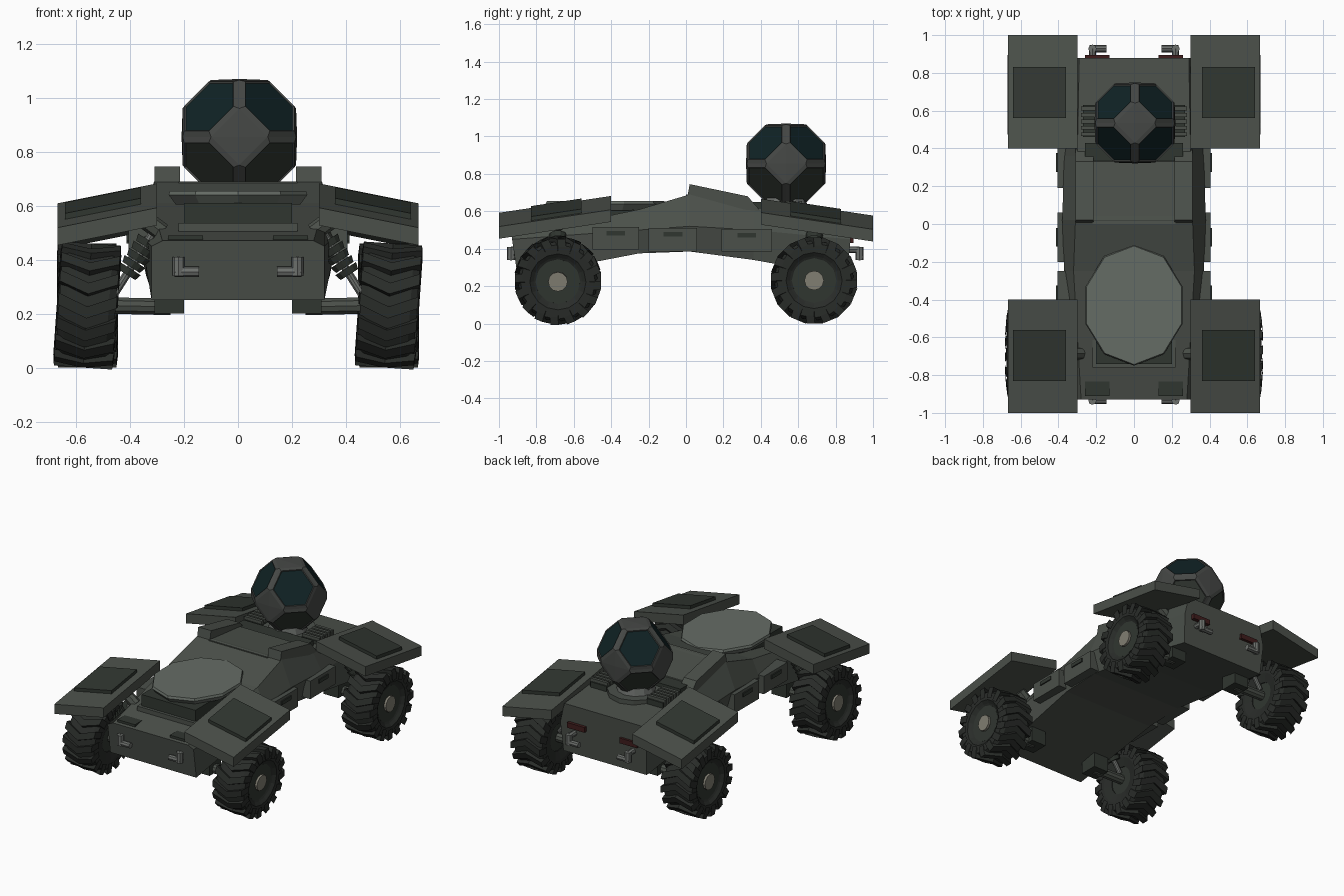
import bpy, bmesh
from math import pi, cos, sin
from mathutils import Vector as V, Matrix as M

if "Cube" in bpy.data.objects:
    bpy.data.objects.remove(bpy.data.objects["Cube"])

def mat(name, *c):
    m = bpy.data.materials.new(name)
    m.diffuse_color = (*c, 1)
    m.use_nodes = True
    m.node_tree.nodes["Principled BSDF"].inputs["Base Color"].default_value = m.diffuse_color
    return m

HULL = mat("hull_green", .07, .08, .068)
PALE = mat("pale_plate", .13, .15, .13)
DARK = mat("dark_panel", .03, .037, .03)
TYRE = mat("tyre_rubber", .022, .025, .022)
GLASS = mat("glass", .005, .016, .018)
TAN = mat("hub_tan", .22, .21, .17)
METAL = mat("metal", .15, .16, .15)
RED = mat("red_lamp", .05, .012, .012)

def make(name, bm, *mats):
    bmesh.ops.recalc_face_normals(bm, faces=bm.faces[:])
    me = bpy.data.meshes.new(name)
    bm.to_mesh(me)
    bm.free()
    for m in mats:
        me.materials.append(m)
    ob = bpy.data.objects.new(name, me)
    bpy.context.collection.objects.link(ob)
    return ob

def loft(name, rings, m, closed=False):
    """Skin a list of equal-length point rings; cap the ends unless closed."""
    bm = bmesh.new()
    rs = [[bm.verts.new(p) for p in r] for r in rings]
    n = len(rs[0])
    for k in range(len(rs) if closed else len(rs) - 1):
        a, b = rs[k], rs[(k + 1) % len(rs)]
        for i in range(n):
            j = (i + 1) % n
            bm.faces.new((a[i], a[j], b[j], b[i]))
    if not closed:
        bm.faces.new(rs[0])
        bm.faces.new(rs[-1])
    return make(name, bm, m)

def box(name, x, y, z, m):
    return loft(name, [[(x[0], y[0], k), (x[1], y[0], k), (x[1], y[1], k), (x[0], y[1], k)] for k in z], m)

def prism(name, x0, x1, prof, m):
    return loft(name, [[(x, *p) for p in prof] for x in (x0, x1)], m)

def rod(name, a, b, r, m, n=10, r2=None):
    a, b = V(a), V(b)
    q = (b - a).to_track_quat('Z', 'Y')
    ring = lambda c, rr: [c + q @ V((rr * cos(2 * pi * i / n), rr * sin(2 * pi * i / n), 0)) for i in range(n)]
    return loft(name, [ring(a, r), ring(b, r if r2 is None else r2)], m)

# Hull: lofted sections (bottom y, y, bottom, waist, top, half widths of each)
SECT = [(-.9, -.93, .25, .45, .47, .32, .32, .28), (-.25, -.25, .375, .5, .61, .34, .37, .32),
        (.02, .02, .385, .52, .69, .34, .38, .31), (.36, .36, .34, .5, .62, .34, .37, .30),
        (.86, .88, .25, .45, .58, .31, .32, .29)]
loft("hull", [[(-a, yb, zb), (a, yb, zb), (b, y, zm), (c, y, zt), (-c, y, zt), (-b, y, zm)]
              for yb, y, zb, zm, zt, a, b, c in SECT], HULL)

# Front dish on its pedestal
box("dish_pedestal", (-.2, .2), (-.74, -.28), (.48, .61), DARK)
box("pedestal_base", (-.22, .22), (-.76, -.26), (.47, .535), HULL)
loft("dish_plate", [[(.27 * s * sin(2 * pi * i / 10), -.43 + .32 * s * cos(2 * pi * i / 10), z) for i in range(10)]
                    for s, z in ((.9, .605), (1, .64), (.98, .655))], PALE)

# Roof ridge and rear deck
prism("roof_panel", -.22, .22, [(0, .65), (0, .69), (.33, .655), (.36, .6)], HULL)
box("deck_recess", (-.26, .26), (.3, .43), (.58, .65), DARK)

# Ball turret: truncated octahedron with inset windows, upper four glazed
R, C = .105, V((.005, .535, .855))
bm = bmesh.new()
for a in (-1, 1):
    for b in (-2, 2):
        for p in ((0, a, b), (0, b, a), (a, 0, b), (b, 0, a), (a, b, 0), (b, a, 0)):
            bm.verts.new(V(p) * R)
bmesh.ops.convex_hull(bm, input=bm.verts[:])
bmesh.ops.dissolve_limit(bm, angle_limit=.02, verts=bm.verts[:], edges=bm.edges[:])
bm.normal_update()
hexes = [f for f in bm.faces if len(f.verts) == 6]
squares = [f for f in bm.faces if len(f.verts) == 4]
bmesh.ops.inset_individual(bm, faces=hexes, thickness=.02, depth=.014)
bmesh.ops.inset_individual(bm, faces=hexes, thickness=.006, depth=-.005)
for f in hexes:
    f.material_index = 1 if f.calc_center_median().z > 0 else 2
bmesh.ops.poke(bm, faces=squares, offset=.004)
bm.transform(M.Translation(C))
make("ball_turret", bm, mat("turret_grey", .06, .064, .06), GLASS, DARK)
rod("turret_neck", (0, .53, .58), (0, .53, .67), .13, METAL, 12, .11)
rod("turret_collar", (0, .53, .57), (0, .53, .625), .18, HULL, 12)

# Chevron tyres with hubs, front pair slightly leaning
def wheel(s, y, lean):
    tag = ("front" if y < 0 else "rear") + ("_right" if s > 0 else "_left")
    n = 16
    prof = [(-.09, .09), (-.105, .15), (-.105, .2), (-.08, .215), (.08, .215), (.105, .2), (.105, .15), (.09, .13), (.07, .09)]
    T = M.Translation((s * .558, y, .23)) @ M.Rotation(lean, 4, 'Y') @ M.Diagonal((s, 1, 1, 1))
    spin = lambda k: M.Rotation(2 * pi * k / n, 4, 'X')
    parts = [loft("tyre_" + tag, [[spin(k) @ V((x, 0, r)) for x, r in prof] for k in range(n)], TYRE, True)]
    # Tread lugs: two slanted bars per chevron, folded over the shoulder
    bm = bmesh.new()
    for k in range(n):
        for h in (-1, 1):
            rows = []
            for x, dy, r in ((0, -.026, .23), (.108, .018, .23), (.113, .022, .188)):
                rows.append([bm.verts.new(spin(k) @ V((h * x, dy + w, rr)))
                             for w, rr in ((-.022, r), (.022, r), (.022, r - .03), (-.022, r - .03))])
            for a, b in zip(rows, rows[1:]):
                for i in range(4):
                    j = (i + 1) % 4
                    bm.faces.new((a[i], a[j], b[j], b[i]))
            bm.faces.new(rows[0])
            bm.faces.new(rows[-1])
    parts.append(make("tread_" + tag, bm, TYRE))
    parts.append(rod("rim_" + tag, (-.085, 0, 0), (.085, 0, 0), .135, DARK, 12, .12))
    parts.append(rod("hub_" + tag, (.08, 0, 0), (.1, 0, 0), .052, TAN, 12))
    for o in parts:
        o.data.transform(T)
        if s < 0:
            o.data.flip_normals()

# Fender slab lying on a plane tilted down outwards and towards the ends
def slab(name, sx, sy, u, v, lo, hi, m):
    base = .68 if sy < 0 else .665
    z = lambda a, b: base - .2 * (a - .31) - .15 * (b - .4)
    corners = [(u[0], v[0]), (u[1], v[0]), (u[1], v[1]), (u[0], v[1])]
    loft(name, [[(sx * a, sy * b, z(a, b) + d) for a, b in corners] for d in (lo, hi)], m)

for s in (-1, 1):
    side = "_right" if s > 0 else "_left"
    for e in (-1, 1):
        tag = ("_front" if e < 0 else "_rear") + side
        y = e * .685
        wheel(s, y, .07 if e < 0 else 0)
        slab("fender" + tag, s, e, (.3, .668), (.4, 1.0), -.065, 0, HULL)
        slab("fender_panel" + tag, s, e, (.36, .64), (.56, .83), -.01, .022, DARK)
        # Suspension arm, mount, axle and coil spring
        box("arm_mount" + tag, sorted((s * .2, s * .31)), (y - .06, y + .06), (.2, .3), DARK)
        rod("lower_arm" + tag, (s * .25, y, .225), (s * .47, y, .23), .032, HULL)
        rod("fender_strut" + tag, (s * .28, y, .5), (s * .36, y, .56), .035, HULL, 8)
        a, b = V((s * .32, y, .49)), V((s * .46, y, .27))
        rod("damper" + tag, a, b, .016, METAL)
        for i in range(5):
            t = .08 + i * .12
            rod("spring_coil" + tag, a.lerp(b, t), a.lerp(b, t + .1), .048, DARK, 10, .04)
        # Hooks at the front, lamps at the rear
        ye = -.92 if e < 0 else .88
        yo = ye + e * (.015 if e < 0 else .048)
        rod("hook_stem" + tag, (s * .22, ye - e * .03, .395), (s * .22, yo, .395), .018, METAL, 8)
        rod("hook_drop" + tag, (s * .22, yo, .41), (s * .22, yo, .34), .022, METAL, 8)
        rod("hook_bar" + tag, (s * .235, yo, .355), (s * .145, yo, .355), .019, METAL, 8)
        if e > 0:
            box("tail_lamp" + tag, sorted((s * .13, s * .26)), (.86, .895), (.43, .465), RED)
    box("front_deck_hatch" + side, sorted((s * .13, s * .26)), (-.91, -.83), (.46, .49), DARK)
    # Roof rails
    prism("roof_rail" + side, s * .215, s * .31, [(0, .64), (.02, .745), (.33, .68), (.4, .6)], HULL)
    # Side lockers with handle slots
    for y0, y1, z0, z1 in ((-.5, -.25, .395, .515), (-.2, .06, .385, .51), (.19, .46, .385, .505)):
        box("side_locker" + side, sorted((s * .3, s * .405)), (y0, y1), (z0, z1), HULL)
        c = (y0 + y1) / 2
        box("locker_handle" + side, sorted((s * .4, s * .413)), (c - .05, c + .05), (z1 - .045, z1 - .02), DARK)
    # Slatted vents beside the turret
    box("vent_base" + side, sorted((s * .15, s * .27)), (.46, .63), (.57, .635), DARK)
    for i in range(5):
        box("vent_slat" + side, sorted((s * .15, s * .28)), (.465 + i * .034, .485 + i * .034), (.6, .655), HULL)
